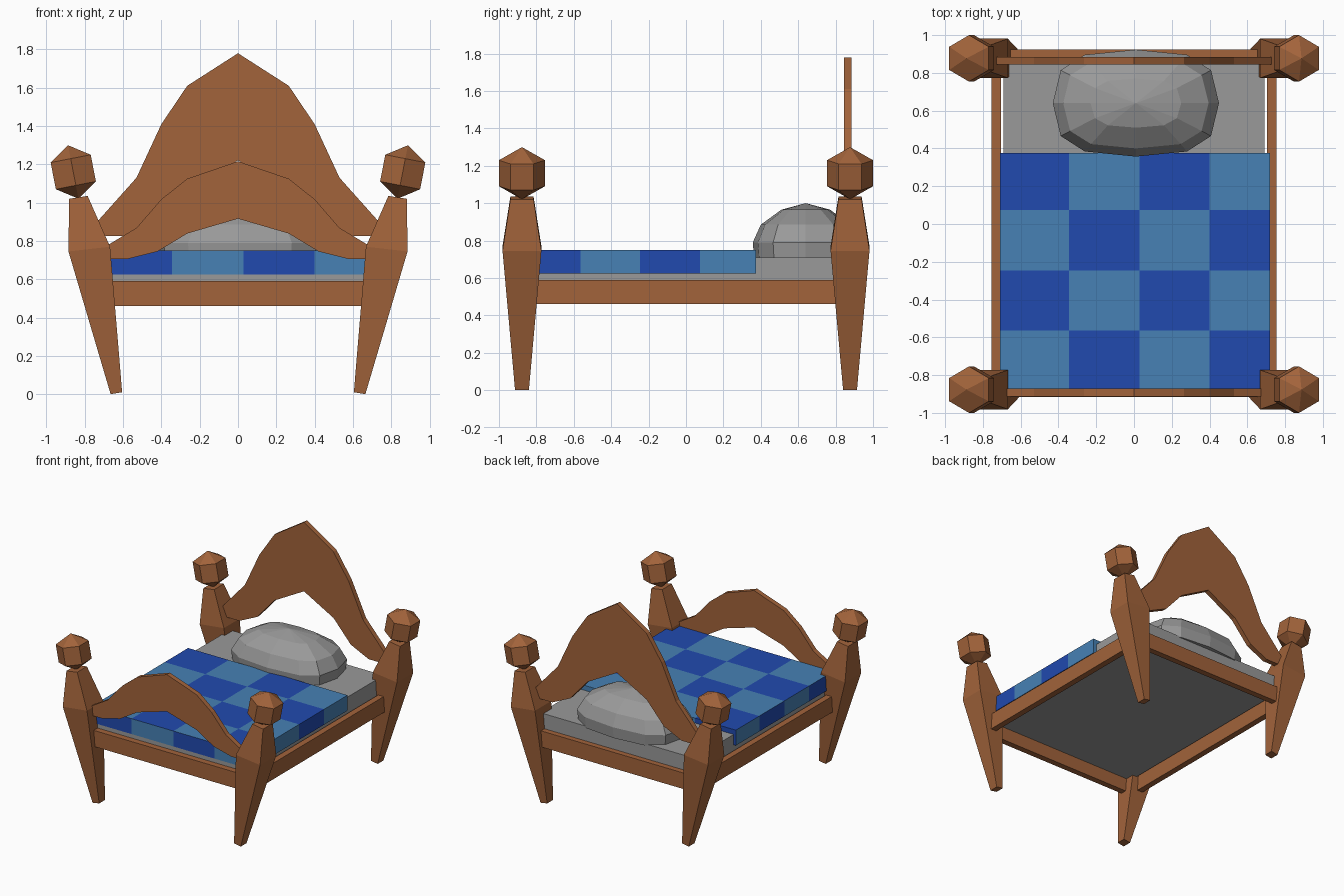
import bpy, bmesh, math
from mathutils import Matrix, Vector

if "Cube" in bpy.data.objects:
    bpy.data.objects.remove(bpy.data.objects["Cube"])


def material(name, rgb):
    m = bpy.data.materials.new(name)
    m.diffuse_color = (*rgb, 1)
    m.use_nodes = True
    m.node_tree.nodes["Principled BSDF"].inputs["Base Color"].default_value = m.diffuse_color
    return m


WOOD = material("brown wood", (0.36, 0.125, 0.043))
LINEN = material("grey linen", (0.32, 0.32, 0.32))
DARK = material("dark blue", (0.015, 0.068, 0.43))
LIGHT = material("light blue", (0.063, 0.22, 0.46))


def finish(name, bm, *mats):
    bmesh.ops.recalc_face_normals(bm, faces=bm.faces)
    me = bpy.data.meshes.new(name)
    bm.to_mesh(me)
    bm.free()
    for m in mats:
        me.materials.append(m)
    ob = bpy.data.objects.new(name, me)
    bpy.context.collection.objects.link(ob)
    return ob


def box_bm(lo, hi):
    bm = bmesh.new()
    bmesh.ops.create_cube(bm, size=1)
    lo, hi = Vector(lo), Vector(hi)
    for v in bm.verts:
        v.co = (lo + hi) / 2 + v.co * (hi - lo)
    return bm


def loft(bm, rings):
    """Skin a stack of equal-sized closed rings and cap both ends."""
    rows = [[bm.verts.new(p) for p in r] for r in rings]
    n = len(rows[0])
    for a, b in zip(rows, rows[1:]):
        for i in range(n):
            j = (i + 1) % n
            bm.faces.new((a[i], a[j], b[j], b[i]))
    bm.faces.new(rows[0])
    bm.faces.new(rows[-1])
    return rows


# Leaning tapered posts: inner x, inner z, outer x, outer z, half depth
POST = [(0.605, 0.01, 0.665, 0.0, 0.037),
        (0.668, 0.77, 0.885, 0.745, 0.104),
        (0.785, 1.035, 0.882, 1.02, 0.062)]
for yname, sy in (("front", -1), ("back", 1)):
    for xname, sx in (("left", -1), ("right", 1)):
        cy = 0.877 * sy
        bm = bmesh.new()
        loft(bm, [[(sx * xi, cy - h, zi), (sx * xo, cy - h, zo),
                   (sx * xo, cy + h, zo), (sx * xi, cy + h, zi)]
                  for xi, zi, xo, zo, h in POST])
        finish(f"{yname}_{xname}_post", bm, WOOD)
        # Six-sided knob, tilted with its post
        bm = bmesh.new()
        bmesh.ops.create_uvsphere(
            bm, u_segments=6, v_segments=3, radius=0.142,
            matrix=Matrix.Translation((sx * 0.86, cy, 1.16))
            @ Matrix.Rotation(math.radians(11) * sx, 4, 'Y'))
        # Turn the corners to point along y
        c = Vector((sx * 0.86, cy, 1.16))
        axis = Matrix.Rotation(math.radians(11) * sx, 3, 'Y') @ Vector((0, 0, 1))
        far = max(abs(v.co.y - cy) for v in bm.verts)
        if far < 0.115:
            bmesh.ops.rotate(bm, verts=bm.verts, cent=c,
                             matrix=Matrix.Rotation(math.radians(30), 3, axis))
        finish(f"{yname}_{xname}_knob", bm, WOOD)

# Bed rails
for name, sx in (("left", -1), ("right", 1)):
    xs = sorted((sx * 0.705, sx * 0.755))
    finish(f"{name}_rail", box_bm((xs[0], -0.9, 0.46), (xs[1], 0.9, 0.59)), WOOD)
finish("front_rail", box_bm((-0.72, -0.915, 0.46), (0.72, -0.865, 0.59)), WOOD)
finish("back_rail", box_bm((-0.72, 0.875, 0.46), (0.72, 0.925, 0.59)), WOOD)

# Arched boards: x, top z, lower x, lower z
ARCH = [(0.0, 1.78, 0.0, 1.22), (0.265, 1.61, 0.265, 1.075),
        (0.40, 1.41, 0.42, 0.90), (0.53, 1.13, 0.58, 0.825),
        (0.74, 0.895, 0.70, 0.825)]


def arch(name, y0, y1, base, scale):
    cols = [(-a, b, -c, d) for a, b, c, d in ARCH[:0:-1]] + ARCH
    f = lambda z: base + scale * (z - 0.825)
    bm = bmesh.new()
    loft(bm, [[(xt, y0, f(zt)), (xt, y1, f(zt)), (xl, y1, f(zl)), (xl, y0, f(zl))]
              for xt, zt, xl, zl in cols])
    finish(name, bm, WOOD)


arch("headboard", 0.845, 0.885, 0.825, 1.0)
arch("footboard", -0.912, -0.872, 0.705, 0.535)

# Mattress
finish("mattress", box_bm((-0.69, -0.865, 0.57), (0.69, 0.88, 0.71)), LINEN)

# Checked blanket, cut into squares
XC, YC = (-0.345, 0.03, 0.40), (0.075, -0.245, -0.565)
bm = box_bm((-0.71, -0.87, 0.625), (0.72, 0.375, 0.75))
for cuts, n in ((XC, (1, 0, 0)), (YC, (0, 1, 0))):
    for t in cuts:
        bmesh.ops.bisect_plane(bm, geom=bm.verts[:] + bm.edges[:] + bm.faces[:],
                               plane_co=Vector(n) * t, plane_no=n)
bm.normal_update()
for f in bm.faces:
    c = f.calc_center_median()
    col = sum(c.x > t for t in XC)
    row = sum(c.y < t for t in YC)
    if f.normal.x < -0.5:
        col = -1
    if f.normal.y < -0.5:
        row = 4
    f.material_index = (col + row) % 2
finish("blanket", bm, DARK, LIGHT)

# Faceted pillow: half width, half depth, z
bm = bmesh.new()
rings = []
N = 12
for rx, ry, z in [(0.43, 0.275, 0.70), (0.44, 0.283, 0.79),
                  (0.385, 0.24, 0.885), (0.24, 0.13, 0.965)]:
    ring = []
    for i in range(N):
        a = 2 * math.pi * i / N
        c, s = math.cos(a), math.sin(a)
        ring.append((0.01 + rx * math.copysign(abs(c) ** 0.7, c),
                     0.64 + ry * math.copysign(abs(s) ** 0.7, s), z))
    rings.append(ring)
rows = loft(bm, rings)
cap = [f for f in bm.faces if set(f.verts) == set(rows[-1])]
top = bmesh.ops.poke(bm, faces=cap)["verts"][0]
top.co.z = 1.0
finish("pillow", bm, LINEN)
